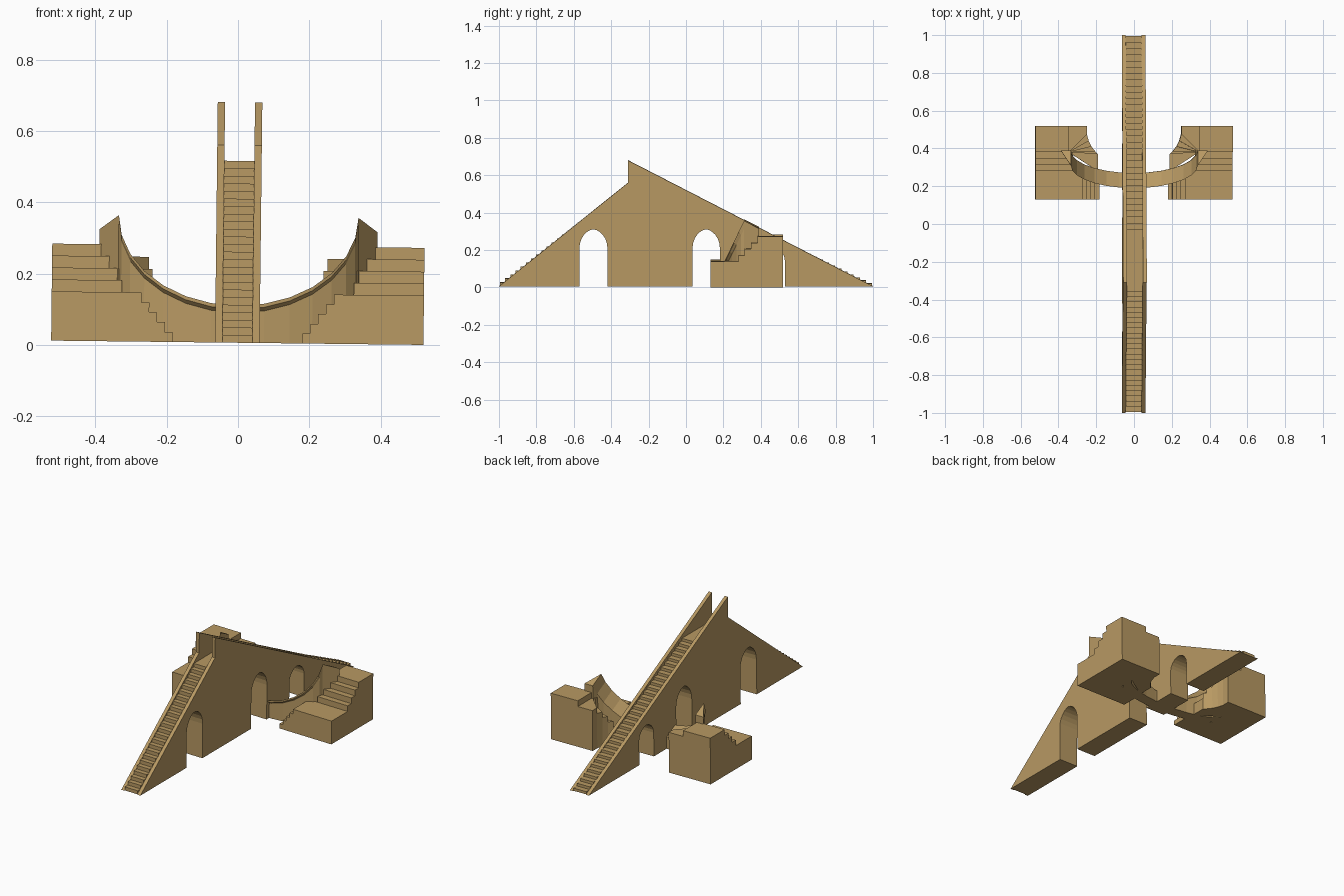
import bpy, bmesh, math
from mathutils import Matrix

cube = bpy.data.objects.get("Cube")
if cube:
    bpy.data.objects.remove(cube, do_unlink=True)

sandstone = bpy.data.materials.new("sandstone")
TAN = (0.48, 0.32, 0.125, 1)
sandstone.diffuse_color = TAN
sandstone.use_nodes = True
sandstone.node_tree.nodes["Principled BSDF"].inputs["Base Color"].default_value = TAN

# The whole structure leans very slightly sideways
LEAN = Matrix.Translation((-0.002, 0, 0.006)) @ Matrix.Rotation(0.0115, 4, 'Y')


def finish(bm, name):
    bmesh.ops.recalc_face_normals(bm, faces=bm.faces)
    bm.transform(LEAN)
    mesh = bpy.data.meshes.new(name)
    bm.to_mesh(mesh)
    bm.free()
    mesh.materials.append(sandstone)
    obj = bpy.data.objects.new(name, mesh)
    bpy.context.collection.objects.link(obj)


def loft(name, sections):
    """Skin a row of equal-length closed sections and cap both ends."""
    bm = bmesh.new()
    rows = [[bm.verts.new(p) for p in s] for s in sections]
    n = len(rows[0])
    for a, b in zip(rows, rows[1:]):
        for i in range(n):
            j = (i + 1) % n
            bm.faces.new((a[i], a[j], b[j], b[i]))
    bm.faces.new(rows[0])
    bm.faces.new(rows[-1])
    finish(bm, name)


def side_prism(name, profile, x0, x1):
    loft(name, [[(x, y, z) for y, z in profile] for x in (x0, x1)])


def plan_prism(name, plan, top, side):
    loft(name, [[(side * x, y, z) for x, y in plan] for z in (0, top)])


def arch(centre, half, spring, rise):
    """Points of a slightly pointed opening, from its back foot to its front foot."""
    pts = [(centre + half, 0)]
    for i in range(13):
        c = math.cos(math.pi * i / 12)
        s = max(0, math.sin(math.pi * i / 12))
        pts.append((centre + math.copysign(half * abs(c) ** 1.15, c), spring + rise * s))
    return pts + [(centre - half, 0)]


# Ramp walls and stepped core share the arched underside
underside = (arch(0.46, 0.068, 0.14, 0.07) + arch(0.108, 0.073, 0.205, 0.1)
             + arch(-0.495, 0.075, 0.205, 0.1))
wall = [(-1, 0), (-0.31, 0.554), (-0.31, 0.674), (1, 0)] + underside
side_prism("ramp_wall_left", wall, 0.042, 0.0625)
side_prism("ramp_wall_right", wall, -0.0625, -0.042)

LANDING = 0.51


def flight(y0, y1, count):
    """Stair outline climbing from y0 to the landing at y1."""
    pts = []
    for i in range(count):
        y = y0 + (y1 - y0) * i / count
        pts += [(y, LANDING * i / count), (y, LANDING * (i + 1) / count)]
    return pts


core = flight(-0.995, -0.33, 24) + flight(0.995, -0.06, 32)[::-1] + underside
side_prism("ramp_stairs", core, -0.042, 0.042)

# Curved scale: an elliptical trough on a solid wall
SEGMENTS = 14
sections = []
for i in range(SEGMENTS + 1):
    t = math.pi * (i / SEGMENTS - 0.5)
    lift = 1 - math.cos(t)
    x, y, z = 0.336 * math.sin(t), 0.19 + 0.12 * lift, 0.104 + 0.25 * lift
    sections.append([(x, y, z), (x, y + 0.08, z - 0.04), (x, y + 0.08, 0),
                     (x, y + 0.012, 0), (x, y + 0.012, z - 0.02), (x, y, z - 0.01)])
loft("curved_scale", sections)

PLATFORM, TOP = 0.138, 0.272
EDGE, BACK = 0.522, 0.518
curve = [(0.25, BACK), (0.25, 0.475), (0.24, 0.44), (0.225, 0.41),
         (0.205, 0.385), (0.19, 0.37), (0.19, 0.28)]

for side, label in ((1, "left"), (-1, "right")):
    # Wedge that closes each end of the scale
    tip = [(0.336, 0.31, 0.354), (0.336, 0.39, 0.314), (0.39, 0.39, 0.314)]
    loft("scale_end_" + label, [[(side * x, y, h * z) for x, y, z in tip] for h in (0, 1)])

    # Low steps rising outward to the platform
    for i in range(4):
        x = 0.182 + 0.022 * i
        plan_prism(f"low_step_{i}_{label}", [(x, 0.13), (x + 0.022, 0.13),
                   (x + 0.022, 0.28), (x, 0.28)], PLATFORM * (i + 1) / 5, side)

    # Platform, rising steps and upper landing
    plan_prism("platform_" + label, [(0.27, 0.13), (EDGE, 0.13),
               (EDGE, 0.28), (0.27, 0.28)], PLATFORM, side)
    for i in range(3):
        y = 0.28 + 0.034 * i
        plan_prism(f"upper_step_{i}_{label}", [(0.325, y), (EDGE, y), (EDGE, y + 0.034),
                   (0.325, y + 0.034)], PLATFORM + (TOP - PLATFORM) * (i + 1) / 4, side)
    plan_prism("upper_landing_" + label, [(0.345, 0.382), (EDGE, 0.382),
               (EDGE, BACK), (0.345, BACK)], TOP, side)

    # Winding steps fanning down behind the scale
    pivot = (0.345, 0.38)
    for i, (a, b) in enumerate(zip(curve, curve[1:])):
        plan = [pivot, a, b] if i else [pivot, (0.345, BACK), a, b]
        plan_prism(f"winding_step_{i}_{label}", plan, 0.238 - 0.034 * i, side)
